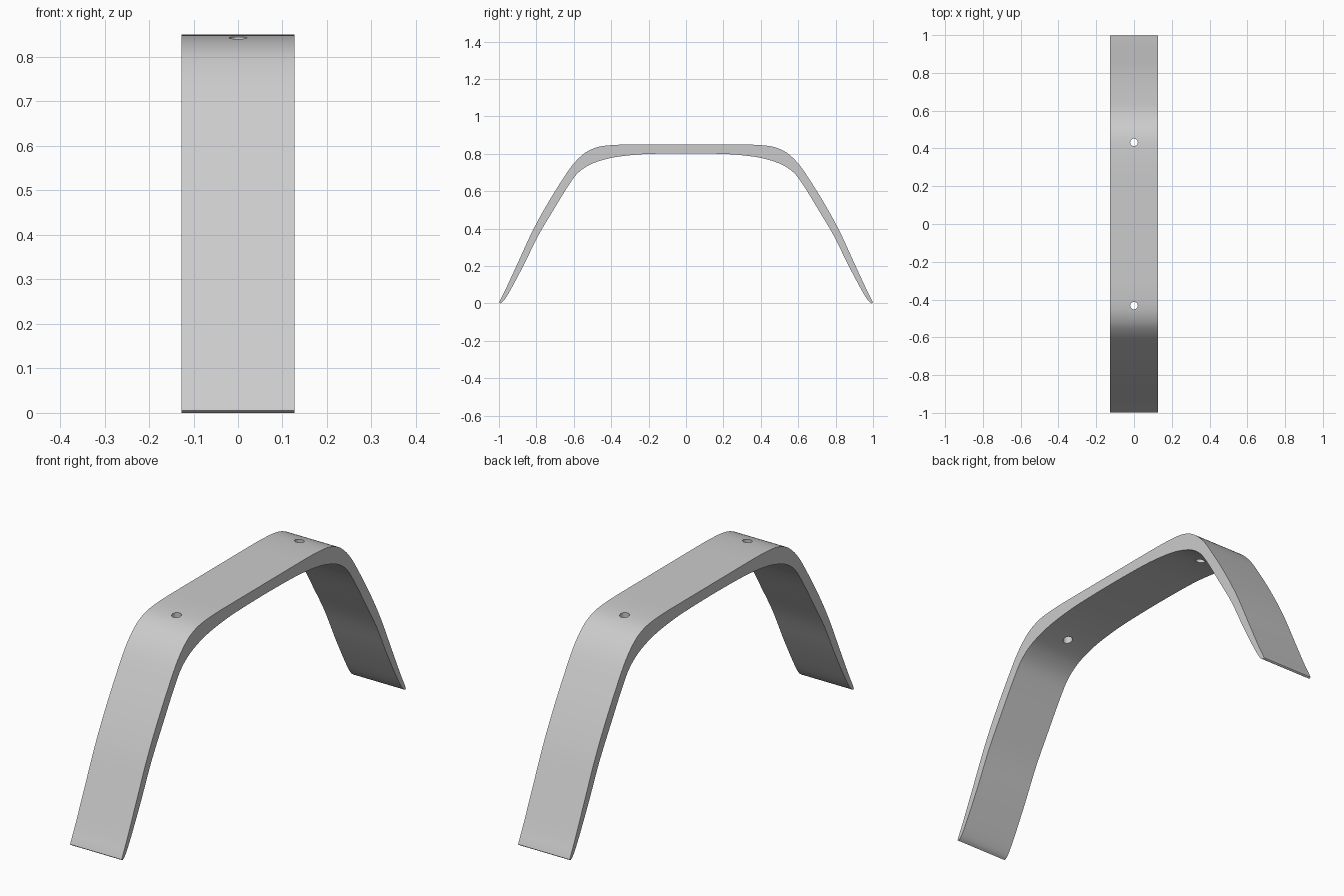
import bpy, bmesh, math
from mathutils import Vector

if "Cube" in bpy.data.objects:
    bpy.data.objects.remove(bpy.data.objects["Cube"])

HALF_W = 0.127

# Half profile (y, z): paired outer and inner points from the middle to the foot
OUTER = [(0, .85), (.2, .85), (.34, .849), (.44, .842), (.5, .826), (.55, .797),
         (.605, .742), (.66, .663), (.74, .534), (.82, .388), (.90, .215),
         (.96, .085), (.99, .025), (.999, .005)]
INNER = [(0, .802), (.2, .799), (.31, .791), (.4, .778), (.47, .759), (.53, .733),
         (.585, .69), (.635, .62), (.71, .497), (.79, .362), (.865, .21),
         (.935, .078), (.972, .018), (.993, 0)]


def smooth_path(half, steps=5):
    """Mirror a half profile and run a smooth spline through it."""
    pts = [Vector((-y, z)) for y, z in half[:0:-1]] + [Vector(p) for p in half]
    out = []
    for i in range(len(pts) - 1):
        a, b, c, d = (pts[min(max(j, 0), len(pts) - 1)] for j in range(i - 1, i + 3))
        for s in range(steps):
            t = s / steps
            out.append(0.5 * (2 * b + (c - a) * t + (2 * a - 5 * b + 4 * c - d) * t * t
                              + (3 * b - a - 3 * c + d) * t ** 3))
    return out + [pts[-1]]


def new_object(name, bm):
    bmesh.ops.recalc_face_normals(bm, faces=bm.faces)
    mesh = bpy.data.meshes.new(name)
    bm.to_mesh(mesh)
    bm.free()
    obj = bpy.data.objects.new(name, mesh)
    bpy.context.collection.objects.link(obj)
    return obj


# Bent strap
bm = bmesh.new()
rings = []
for o, i in zip(smooth_path(OUTER), smooth_path(INNER)):
    rings.append([bm.verts.new((x, p.x, p.y)) for x, p in
                  ((-HALF_W, o), (HALF_W, o), (HALF_W, i), (-HALF_W, i))])
for a, b in zip(rings, rings[1:]):
    for k in range(4):
        m = (k + 1) % 4
        bm.faces.new((a[k], a[m], b[m], b[k]))
bm.faces.new(rings[0])
bm.faces.new(rings[-1])
strap = new_object("bent_strap", bm)

grey = bpy.data.materials.new("light grey")
grey.diffuse_color = (0.6, 0.6, 0.6, 1)
grey.use_nodes = True
grey.node_tree.nodes["Principled BSDF"].inputs["Base Color"].default_value = grey.diffuse_color
strap.data.materials.append(grey)

# Screw holes through the flat top
bm = bmesh.new()
for y in (-0.432, 0.432):
    cyl = bmesh.ops.create_cone(bm, cap_ends=True, segments=32, radius1=0.02,
                                radius2=0.02, depth=0.3)
    bmesh.ops.translate(bm, verts=cyl["verts"], vec=(0, y, 0.8))
cutter = new_object("hole_cutter", bm)
cutter.hide_render = True
cutter.data.materials.append(grey)

mod = strap.modifiers.new("holes", 'BOOLEAN')
mod.operation = 'DIFFERENCE'
mod.solver = 'EXACT'
mod.object = cutter
bpy.context.view_layer.objects.active = strap
strap.select_set(True)
bpy.ops.object.modifier_apply(modifier=mod.name)
bpy.data.objects.remove(cutter)

bpy.ops.object.shade_smooth_by_angle(angle=math.radians(35))
